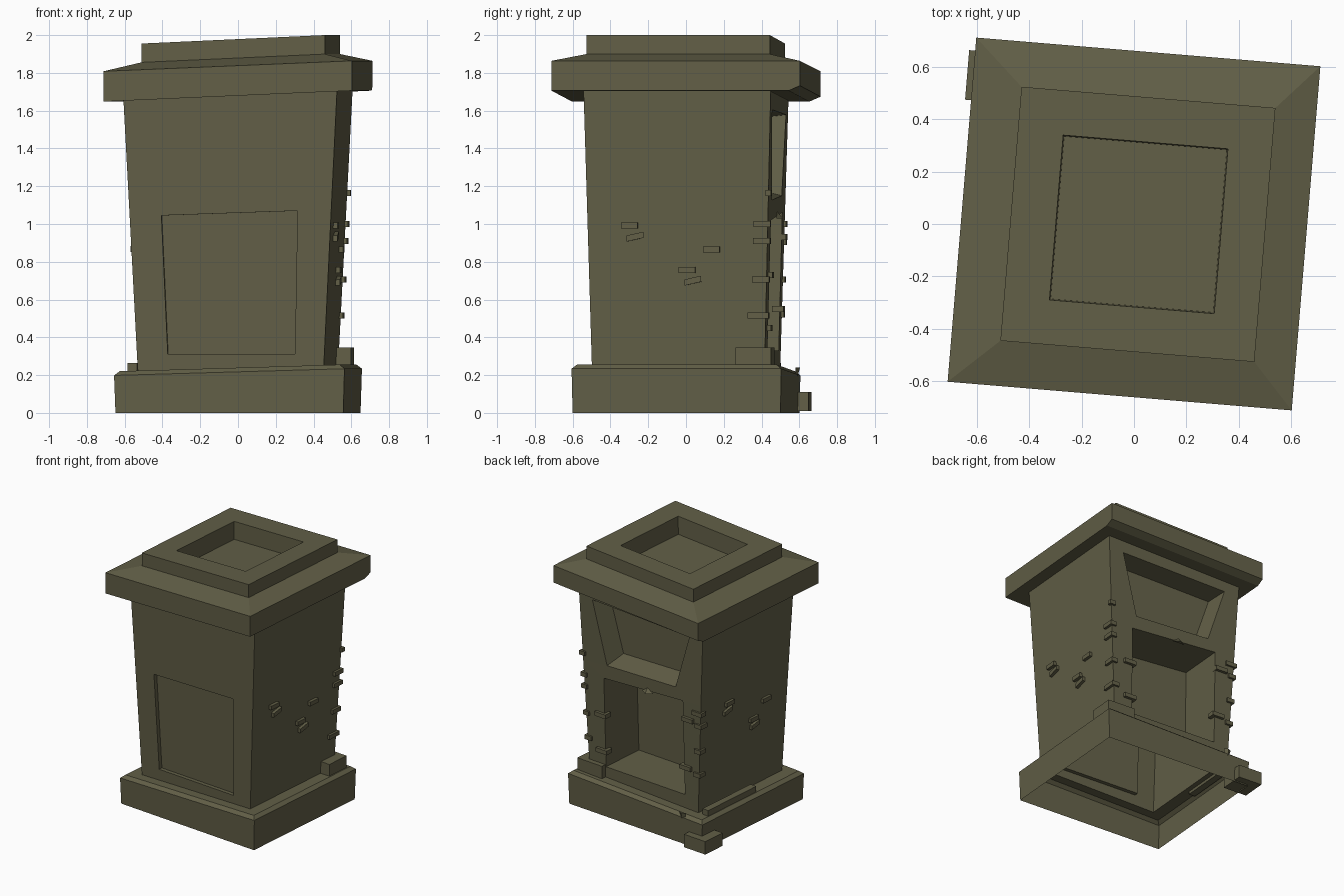
import bpy, bmesh, math
from mathutils import Vector

TURN = math.radians(-4.76)          # whole model stands slightly turned
stone = bpy.data.materials.new("olive_stone")
stone.diffuse_color = (0.122, 0.115, 0.063, 1)


def finish(name, bm):
    bmesh.ops.recalc_face_normals(bm, faces=bm.faces)
    me = bpy.data.meshes.new(name)
    bm.to_mesh(me)
    bm.free()
    me.materials.append(stone)
    ob = bpy.data.objects.new(name, me)
    ob.rotation_euler.z = TURN
    bpy.context.collection.objects.link(ob)
    return ob


def box(name, x0, x1, y0, y1, z0, z1, skew=0.0):
    bm = bmesh.new()
    bmesh.ops.create_cube(bm, size=1)
    for v in bm.verts:
        x, y, z = v.co
        v.co = ((x0 + x1) / 2 + x * (x1 - x0),
                (y0 + y1) / 2 + y * (y1 - y0),
                (z0 + z1) / 2 + z * (z1 - z0) + skew * y)
    return finish(name, bm)


def half_w(z):                      # half width and depth of the flared shaft
    return 0.494 + 0.073 * (z - 0.238) / 1.44


def half_d(z):
    return 0.459 + 0.038 * (z - 0.238) / 1.44


# ---- main shell: rings of (half x, half y front, half y back, z, slope, x shift)
RINGS = [
    (0.605, 0.552, 0.552, 0.000, 0.000, 0),      # base foot
    (0.612, 0.557, 0.557, 0.216, 0.029, 0),      # base rim
    (0.585, 0.530, 0.530, 0.238, 0.030, 0),      # ledge
    (0.494, 0.459, 0.459, 0.238, 0.030, 0),      # shaft bottom
    (0.537, 0.4815, 0.4815, 1.090, 0.038, 0),    # shaft middle
    (0.567, 0.497, 0.497, 1.678, 0.044, 0),      # shaft top
    (0.660, 0.660, 0.600, 1.677, 0.044, 0),      # cap underside
    (0.660, 0.660, 0.660, 1.703, 0.044, 0),
    (0.660, 0.660, 0.660, 1.836, 0.042, 0),      # cap rim
    (0.487, 0.487, 0.487, 1.877, 0.045, 0.015),  # lip foot
    (0.487, 0.487, 0.487, 1.977, 0.046, 0.015),  # lip top
    (0.316, 0.316, 0.316, 1.977, 0.046, 0.018),  # basin edge
    (0.312, 0.312, 0.312, 1.840, 0.046, 0.018),  # basin floor
]
bm = bmesh.new()
rings = []
for hx, hf, hb, z, k, cx in RINGS:
    rings.append([bm.verts.new((cx + x, y, z + k * (cx + x)))
                  for x, y in ((-hx, -hf), (hx, -hf), (hx, hb), (-hx, hb))])


def recess(outer, corners, sign, depth, inner_corners):
    """Frame a quad face around a sunk panel; corners are (x, z) on the face."""
    rim = [bm.verts.new((x, sign * half_d(z), z)) for x, z in corners]
    back = [bm.verts.new((x, sign * (half_d(z) - depth), z)) for x, z in inner_corners]
    for i in range(4):
        j = (i + 1) % 4
        bm.faces.new((outer[i], outer[j], rim[j], rim[i]))
        bm.faces.new((rim[i], rim[j], back[j], back[i]))
    bm.faces.new(back)


for i in range(len(rings) - 1):
    a, b = rings[i], rings[i + 1]
    for s in range(4):
        quad = (a[s], a[(s + 1) % 4], b[(s + 1) % 4], b[s])
        if i == 3 and s == 0:       # shallow front panel
            c = [(-0.335, 0.313), (0.341, 0.313), (0.356, 1.07), (-0.367, 1.045)]
            recess(quad, c, -1, 0.03, c)
        elif i == 3 and s == 2:     # deep niche at the back
            c = [(0.345, 0.33), (-0.375, 0.33), (-0.37, 1.06), (0.35, 1.02)]
            recess(quad, c, 1, 0.36, c)
        elif i == 4 and s == 2:     # hopper opening above it
            c = [(0.318, 1.127), (-0.307, 1.15), (-0.442, 1.578), (0.442, 1.605)]
            d = [(0.30, 1.17), (-0.295, 1.19), (-0.415, 1.56), (0.415, 1.585)]
            recess(quad, c, 1, 0.16, d)
        else:
            bm.faces.new(quad)
bm.faces.new(rings[-1])
finish("pillar_shell", bm)

# ---- loose blocks
box("fallen_block", -0.683, -0.49, 0.42, 0.61, 0.01, 0.11)
box("ledge_block", 0.35, 0.575, 0.31, 0.50, 0.24, 0.345)
box("ledge_strip", -0.582, -0.53, -0.07, 0.456, 0.20, 0.265)

# ---- raised bricks on the two sides: (centre y, centre z, skew)
RIGHT = [(-0.255, 0.992, 0), (-0.225, 0.933, 0.02), (0.18, 0.865, 0),
         (0.05, 0.757, 0), (0.08, 0.70, 0.02)]
LEFT = [(0.175, 0.985, 0), (0.19, 0.93, -0.02), (-0.235, 0.868, 0),
        (-0.105, 0.76, 0), (-0.12, 0.71, -0.02)]
for name, side, bricks in (("right", 1, RIGHT), ("left", -1, LEFT)):
    for n, (y, z, skew) in enumerate(bricks):
        w = half_w(z)
        x0, x1 = sorted((side * (w - 0.03), side * (w + 0.022)))
        box(f"{name}_brick_{n}", x0, x1, y - 0.044, y + 0.044, z - 0.016, z + 0.016, skew)

# ---- corner bricks at the back: (side, z, length along x, length along y)
CORNER = [(1, 1.165, 0.05, 0.03), (1, 1.0, 0.05, 0.09), (1, 0.91, 0.05, 0.09),
          (1, 0.705, 0.05, 0.09), (1, 0.515, 0.06, 0.11),
          (-1, 1.0, 0.09, 0.05), (-1, 0.905, 0.06, 0.07),
          (-1, 0.705, 0.06, 0.06), (-1, 0.52, 0.06, 0.06)]
for n, (side, z, lx, ly) in enumerate(CORNER):
    w, d = half_w(z), half_d(z)
    x0, x1 = sorted((side * (w + 0.018 - lx), side * (w + 0.018)))
    box(f"corner_brick_{n}", x0, x1, d + 0.015 - ly, d + 0.015, z - 0.016, z + 0.016)

# ---- bricks along the niche edges
for n, (x, z) in enumerate([(0.375, 0.73), (0.37, 0.45), (-0.42, 0.93), (-0.395, 0.55)]):
    d = half_d(z)
    box(f"niche_brick_{n}", x - 0.05, x + 0.05, d - 0.04, d + 0.022, z - 0.016, z + 0.016)


# ---- small chipped wedges
def wedge(name, x, y, z, w, h, out):
    b = bmesh.new()
    p = [b.verts.new(c) for c in ((x - w, y, z), (x + w, y, z),
                                  (x, y + out, z), (x, y - 0.01, z + h))]
    for f in ((0, 1, 2), (0, 1, 3), (1, 2, 3), (0, 2, 3)):
        b.faces.new([p[i] for i in f])
    finish(name, b)


wedge("niche_chip", -0.05, half_d(1.03), 1.03, 0.05, 0.05, 0.03)
wedge("base_chip", -0.427, 0.55, 0.24, 0.03, -0.11, 0.02)
